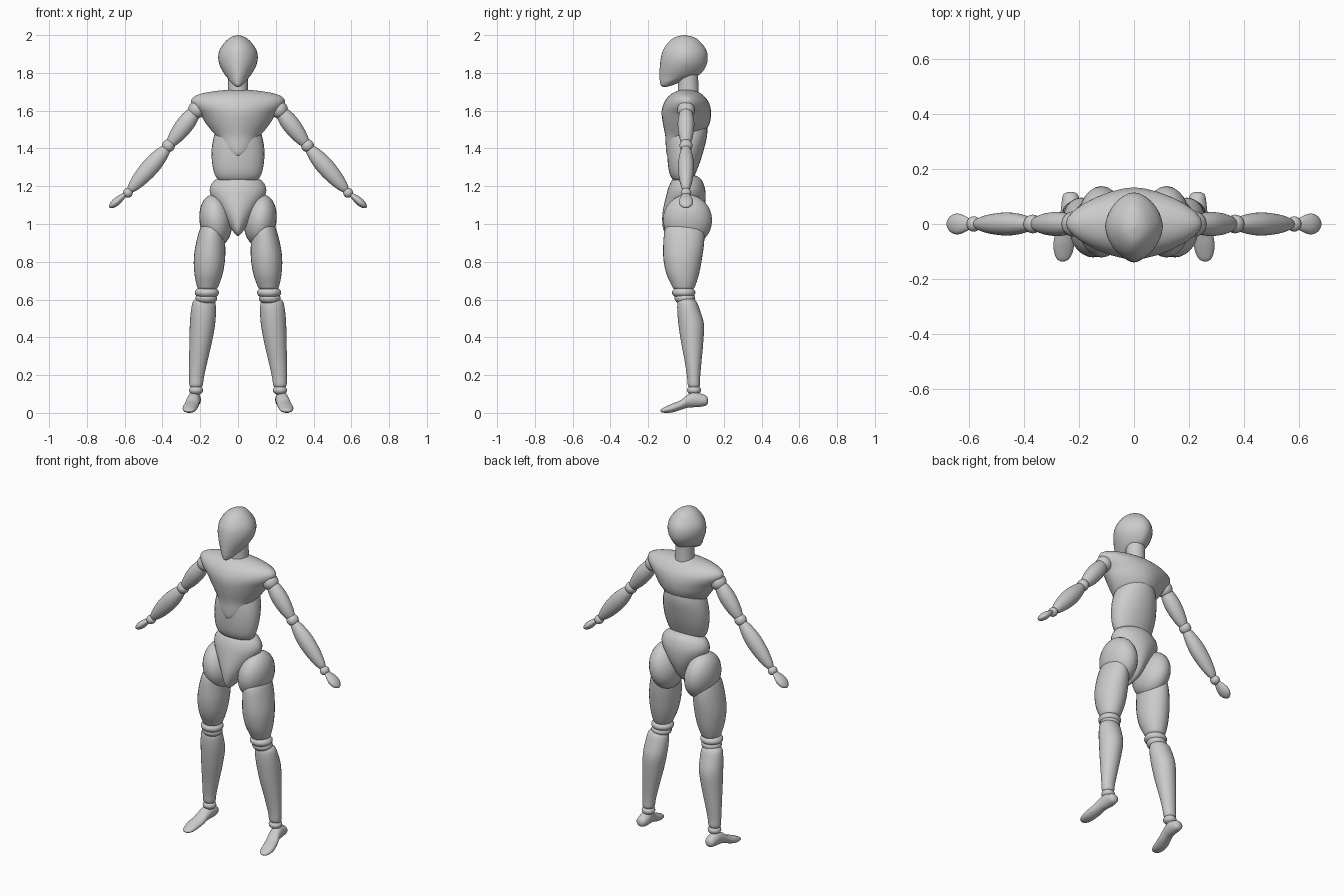
import bpy, bmesh, math
from mathutils import Vector, Matrix

SIDES = 28


def spline(rows, steps=3):
    """Smoothly resample profile rows (Catmull-Rom)."""
    out = []
    n = len(rows)
    for i in range(n - 1):
        p = [rows[max(0, i - 1)], rows[i], rows[i + 1], rows[min(n - 1, i + 2)]]
        for s in range(steps):
            t = s / steps
            out.append([0.5 * (2 * b + (c - a) * t + (2 * a - 5 * b + 4 * c - d) * t * t
                               + (3 * b - a - 3 * c + d) * t ** 3) for a, b, c, d in zip(*p)])
    return out + [list(rows[-1])]


def finish(name, bm, mirror):
    bmesh.ops.recalc_face_normals(bm, faces=bm.faces)
    for f in bm.faces:
        f.smooth = True
    me = bpy.data.meshes.new(name)
    bm.to_mesh(me)
    bm.free()
    ob = bpy.data.objects.new(name, me)
    bpy.context.collection.objects.link(ob)
    if mirror:
        ob.modifiers.new("Mirror", 'MIRROR').use_mirror_merge = False
    return ob


def loft(name, rows, axis='z', power=2.0, mirror=False, matrix=None):
    """Skin oval rings; a row is (height, a_min, a_max, b_min, b_max)."""
    bm = bmesh.new()
    rings = []
    for h, a0, a1, b0, b1 in spline(rows):
        ring = []
        for k in range(SIDES):
            t = 2 * math.pi * k / SIDES
            c, s = math.cos(t), math.sin(t)
            a = (a0 + a1) / 2 + (a1 - a0) / 2 * math.copysign(abs(c) ** (2 / power), c)
            b = (b0 + b1) / 2 + (b1 - b0) / 2 * math.copysign(abs(s) ** (2 / power), s)
            ring.append(bm.verts.new((a, b, h) if axis == 'z' else (a, h, b)))
        rings.append(ring)
    for r, q in zip(rings, rings[1:]):
        for k in range(SIDES):
            j = (k + 1) % SIDES
            bm.faces.new((r[k], r[j], q[j], q[k]))
    bm.faces.new(rings[0])
    bm.faces.new(rings[-1])
    if matrix:
        bm.transform(matrix)
    return finish(name, bm, mirror)


def torso(name, rows, power=2.0):
    """Loft symmetric about x: a row is (z, half_width, y_min, y_max)."""
    return loft(name, [(z, -w, w, y0, y1) for z, w, y0, y1 in rows], power=power)


def ball(name, centre, radii, tilt=0.0):
    bm = bmesh.new()
    bmesh.ops.create_uvsphere(bm, u_segments=24, v_segments=16, radius=1)
    bm.transform(Matrix.Translation(centre) @ Matrix.Rotation(tilt, 4, 'Y')
                 @ Matrix.Diagonal((*radii, 1)))
    return finish(name, bm, True)


def limb(name, a, b, profile, width, depth):
    """Spindle from a to b; profile is (fraction along, fraction of thickness)."""
    a, b = Vector(a), Vector(b)
    z = (b - a).normalized()
    y = Vector((0, 1, 0))
    m = Matrix((y.cross(z), y, z)).transposed().to_4x4()
    m.translation = a
    rows = [(t * (b - a).length, -r * width, r * width, -r * depth, r * depth) for t, r in profile]
    return loft(name, rows, mirror=True, matrix=m)


# Head and neck
torso("head", [
    (2.0, .003, -.013, -.007), (1.988, .04, -.06, .045), (1.96, .072, -.095, .08),
    (1.92, .098, -.122, .108), (1.88, .105, -.133, .115), (1.84, .097, -.138, .108),
    (1.80, .076, -.14, .082), (1.775, .058, -.14, .045), (1.755, .042, -.138, -.02),
    (1.735, .022, -.134, -.07), (1.725, .004, -.122, -.108)], power=1.75)
torso("neck", [(1.68, .055, -.045, .068), (1.74, .052, -.042, .065), (1.82, .052, -.042, .065)])

# Chest tapering to a tongue over the belly
torso("chest", [
    (1.713, .015, -.01, .015), (1.705, .11, -.045, .05), (1.69, .195, -.075, .08),
    (1.67, .238, -.098, .102), (1.645, .248, -.115, .12), (1.615, .232, -.126, .13),
    (1.58, .20, -.129, .133), (1.53, .168, -.122, .124), (1.48, .128, -.112, .09),
    (1.45, .096, -.108, .02), (1.41, .074, -.107, -.02), (1.38, .055, -.105, -.03),
    (1.362, .03, -.098, -.04), (1.355, .004, -.08, -.06)], power=1.75)
torso("belly", [
    (1.56, .06, -.04, .09), (1.53, .10, -.075, .11), (1.47, .126, -.095, .112),
    (1.40, .139, -.099, .096), (1.33, .138, -.097, .075), (1.27, .126, -.088, .052),
    (1.235, .105, -.07, .035), (1.22, .06, -.045, .01), (1.218, .004, -.02, -.01)])
torso("pelvis", [
    (1.26, .004, -.005, .02), (1.253, .07, -.045, .06), (1.23, .125, -.075, .085),
    (1.19, .149, -.094, .1), (1.15, .143, -.105, .104), (1.10, .113, -.117, .1),
    (1.05, .082, -.125, .085), (1.0, .052, -.125, .06), (.96, .026, -.116, .02),
    (.937, .004, -.09, -.05)], power=1.85)

# Legs
ball("hip", (.118, .008, 1.02), (.086, .13, .137), math.radians(8))
loft("thigh", [
    (1.02, .10, .15, -.04, .03), (1.0, .08, .185, -.09, .075), (.97, .071, .203, -.112, .096),
    (.90, .068, .222, -.12, .096), (.82, .068, .234, -.12, .085), (.74, .08, .231, -.105, .07),
    (.68, .10, .22, -.078, .052), (.655, .115, .208, -.062, .038), (.645, .15, .17, -.02, 0)],
    mirror=True)
ball("knee_upper", (.165, -.012, .637), (.064, .062, .034))
ball("knee_lower", (.168, -.006, .607), (.058, .055, .034))
loft("shin", [
    (.61, .15, .21, -.02, .03), (.59, .122, .238, -.043, .055), (.54, .117, .249, -.046, .075),
    (.47, .121, .255, -.04, .095), (.38, .137, .257, -.027, .092), (.28, .16, .259, -.008, .083),
    (.19, .18, .259, .006, .075), (.145, .187, .257, .01, .074), (.13, .2, .245, .025, .06)],
    mirror=True)
ball("ankle", (.222, .043, .12), (.038, .037, .026))
loft("foot", [
    (.117, .222, .238, .055, .072), (.108, .205, .257, .04, .09), (.08, .197, .263, .033, .102),
    (.045, .198, .267, .03, .112), (.01, .203, .273, .028, .097), (-.03, .208, .285, .015, .066),
    (-.07, .216, .293, .003, .05), (-.105, .224, .29, 0, .034), (-.128, .237, .28, .003, .022),
    (-.136, .253, .266, .009, .014)], axis='y', mirror=True)

# Arms
SPINDLE = [(0, .1), (.03, .4), (.12, .68), (.3, .93), (.48, 1), (.7, .88), (.88, .63), (.97, .38), (1, .1)]
LEAF = [(0, .1), (.05, .42), (.25, .75), (.55, 1), (.8, .85), (.95, .45), (1, .08)]
ball("shoulder", (.218, 0, 1.605), (.046, .046, .046))
limb("upper_arm", (.205, 0, 1.625), (.37, 0, 1.41), SPINDLE, .047, .044)
ball("elbow", (.368, 0, 1.415), (.034, .034, .034))
limb("forearm", (.365, 0, 1.415), (.578, 0, 1.172), SPINDLE, .047, .042)
ball("wrist", (.583, 0, 1.165), (.026, .028, .026))
limb("hand", (.592, 0, 1.162), (.68, 0, 1.087), LEAF, .021, .038)
